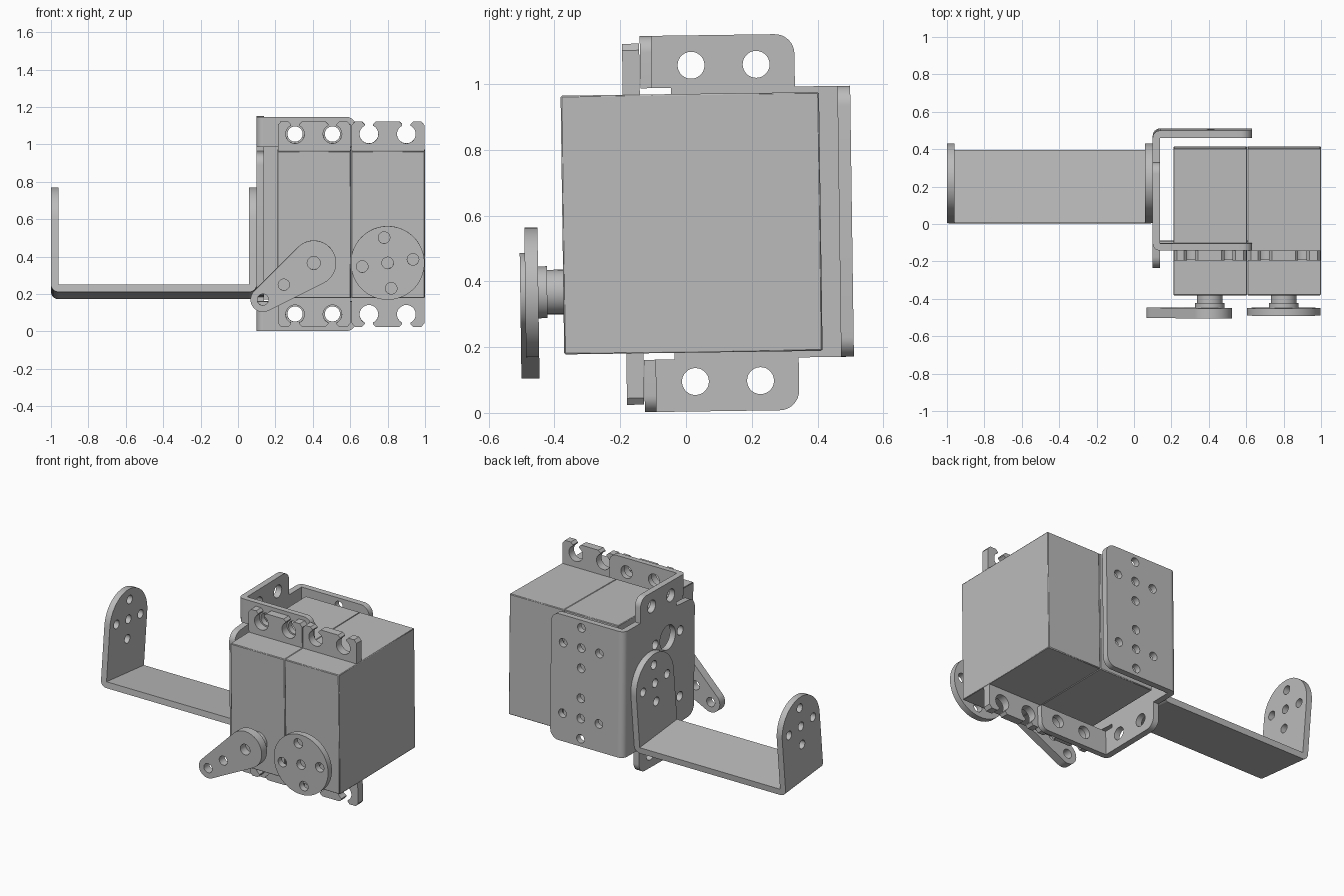
import bpy, bmesh
from math import sin, cos, pi, radians, atan2, asin, hypot
from mathutils import Matrix, Vector

cube = bpy.data.objects.get("Cube")
if cube:
    bpy.data.objects.remove(cube, do_unlink=True)

grey = bpy.data.materials.new("plain grey")
grey.use_nodes = True
grey.diffuse_color = (0.5, 0.5, 0.5, 1)
grey.node_tree.nodes["Principled BSDF"].inputs["Base Color"].default_value = (0.5, 0.5, 0.5, 1)

MID = 0.576                      # height of the bracket's mirror plane
parts = []


def tilt(angle, y, z):
    """Rotation about an axis parallel to x."""
    p = Vector((0, y, z))
    return Matrix.Translation(p) @ Matrix.Rotation(angle, 4, 'X') @ Matrix.Translation(-p)


BODY = tilt(radians(0.8), 0, MID)
ARM = tilt(-0.1, 0.235, 0.575)

# plate axes: columns are the directions of profile u, profile v, thickness
AXES = {
    'x': Matrix(((0, 0, 1), (1, 0, 0), (0, 1, 0))).to_4x4(),
    'y': Matrix(((1, 0, 0), (0, 0, -1), (0, 1, 0))).to_4x4(),
    'z': Matrix.Identity(4),
}


def arc(u, v, r, a, b, n=12):
    return [(u + r * cos(a + (b - a) * i / n), v + r * sin(a + (b - a) * i / n))
            for i in range(n + 1)]


def hole(u, v, r):
    return arc(u, v, r, 0, 2 * pi, 28)[:-1]


def cross(u, v, r, size, turn=0.0):
    """Centre hole with four holes round it."""
    return [hole(u, v, size)] + [hole(u + r * cos(turn + k * pi / 2), v + r * sin(turn + k * pi / 2), size)
                                 for k in range(4)]


def rounded(points):
    """Polygon whose (u, v, r) corners are rounded off."""
    out = []
    for i, p in enumerate(points):
        c = Vector(p[:2])
        if len(p) < 3:
            out.append(tuple(c))
            continue
        a = (Vector(points[i - 1][:2]) - c).normalized() * p[2]
        b = (Vector(points[(i + 1) % len(points)][:2]) - c).normalized() * p[2]
        for k in range(9):
            t = k / 8 * pi / 2
            out.append(tuple(c + a * (1 - sin(t)) + b * (1 - cos(t))))
    return out


def rect(u0, v0, u1, v1, r=(0, 0, 0, 0)):
    corners = [(u0, v0), (u1, v0), (u1, v1), (u0, v1)]
    return rounded([c + ((q,) if q else ()) for c, q in zip(corners, r)])


def plate(name, axis, lo, hi, outline, holes=(), place=BODY):
    """Flat part with holes, spanning lo to hi along an axis."""
    curve = bpy.data.curves.new(name, 'CURVE')
    curve.dimensions, curve.fill_mode = '2D', 'BOTH'
    curve.extrude = (hi - lo) / 2
    for loop in [outline, *holes]:
        s = curve.splines.new('POLY')
        s.points.add(len(loop) - 1)
        for pt, (u, v) in zip(s.points, loop):
            pt.co = (u, v, 0, 1)
        s.use_cyclic_u = True
    helper = bpy.data.objects.new(name + " curve", curve)
    bpy.context.collection.objects.link(helper)
    graph = bpy.context.evaluated_depsgraph_get()
    mesh = bpy.data.meshes.new_from_object(helper.evaluated_get(graph))
    bpy.data.objects.remove(helper, do_unlink=True)
    shift = Vector([(lo + hi) / 2 if a == axis else 0 for a in 'xyz'])
    bm = bmesh.new()
    bm.from_mesh(mesh)
    bmesh.ops.remove_doubles(bm, verts=bm.verts, dist=1e-5)
    bm.transform(place @ Matrix.Translation(shift) @ AXES[axis])
    bmesh.ops.recalc_face_normals(bm, faces=bm.faces)
    bm.to_mesh(mesh)
    bm.free()
    mesh.materials.clear()
    mesh.materials.append(grey)
    obj = bpy.data.objects.new(name, mesh)
    bpy.context.collection.objects.link(obj)
    parts.append(obj)
    return obj


def servo_tab(x0, sign):
    """Mounting ear with two open keyhole slots."""
    top, w, r, c = 0.549, 0.022, 0.05, 0.482
    pts = [(0.003, 0.38), (0.003, top - 0.02), (0.02, top)]
    for u in (0.095, 0.295):
        a = asin(w / r)
        pts += [(u - w - 0.015, top), (u - w, top - 0.015)]
        pts += arc(u, c, r, pi / 2 + a, 2.5 * pi - a, 24)
        pts += [(u + w, top - 0.015), (u + w + 0.015, top)]
    pts += [(0.375, top), (0.392, top - 0.02), (0.392, 0.38)]
    return [(x0 + u, MID + sign * v) for u, v in pts]


# two servos: case, ears, output shaft
SHAFT_Z = 0.373
for side, x0 in (("right", 0.21), ("left", 0.605)):
    case = plate(side + "_servo_case", 'z', 0.183, 0.970, rect(x0 + 0.001, -0.376, x0 + 0.394, 0.41))
    bevel = case.modifiers.new("edge", 'BEVEL')
    bevel.width, bevel.segments = 0.004, 1
    for label, sign in (("upper", 1), ("lower", -1)):
        plate(f"{side}_servo_{label}_ear", 'y', -0.187, -0.135, servo_tab(x0, sign))
    cx = x0 + 0.195
    plate(side + "_servo_shaft", 'y', -0.425, -0.37, hole(cx, SHAFT_Z, 0.068))
    plate(side + "_servo_collar", 'y', -0.453, -0.425, hole(cx, SHAFT_Z, 0.079))

# round horn
plate("round_horn", 'y', -0.492, -0.452, arc(0.8, SHAFT_Z, 0.197, 0, 2 * pi, 64)[:-1],
      cross(0.8, SHAFT_Z, 0.137, 0.031, radians(8)))

# tapered lever horn: two circles joined by their tangents
ux, uz, tx, tz = 0.405, SHAFT_Z, 0.133, 0.177
big, small = 0.12, 0.066
aim = atan2(tz - uz, tx - ux)
lean = pi / 2 - asin((big - small) / hypot(tx - ux, tz - uz))
lever = arc(ux, uz, big, aim + lean, aim + 2 * pi - lean, 32)
lever += arc(tx, tz, small, aim - lean, aim + lean, 20)
plate("lever_horn", 'y', -0.507, -0.452, lever,
      [hole(ux, uz, 0.035), hole(0.245, 0.257, 0.03), hole(tx, tz, 0.03)])

# servo bracket: side plate with upper and lower ears
half = [(-0.23, 0.378, 0.06), (-0.04, 0.39), (-0.04, 0.413), (-0.097, 0.413),
        (-0.097, 0.572), (0.337, 0.572, 0.06), (0.337, 0.412), (0.466, 0.412)]
flip = [(p[0], -p[1], *p[2:]) for p in reversed(half)]
side_outline = [(u, MID + v) for u, v in rounded(half + flip)]
side_holes = []
for s in (1, -1):
    side_holes += [hole(y, MID + s * 0.481, 0.041) for y in (0.022, 0.22)]
    side_holes += [hole(0.05, MID + s * 0.215, 0.08)]
    side_holes += [hole(y, MID + s * 0.215, 0.03) for y in (-0.08, 0.18)]
plate("bracket_side", 'x', 0.10, 0.14, side_outline, side_holes)

# bracket back plate and its bend
back_holes = []
for s in (1, -1):
    back_holes += cross(0.41, MID + s * 0.23, 0.132, 0.028)
plate("bracket_back", 'y', 0.466, 0.505,
      rect(0.14, MID - 0.412, 0.63, MID + 0.412, (0, 0.06, 0.06, 0)), back_holes)
plate("bracket_back_bend", 'z', MID - 0.412, MID + 0.412,
      rect(0.10, 0.466, 0.14, 0.505, (0, 0, 0, 0.039)))

# bracket front flanges behind the servo ears
for label, s in (("upper", 1), ("lower", -1)):
    lo, hi = sorted((MID + s * 0.413, MID + s * 0.572))
    r = (0, 0, 0.05, 0) if s > 0 else (0, 0.05, 0, 0)
    plate(f"bracket_{label}_flange", 'y', -0.133, -0.097, rect(0.14, lo, 0.63, hi, r),
          [hole(x, MID + s * 0.481, 0.041) for x in (0.305, 0.505)])
    plate(f"bracket_{label}_bend", 'z', lo, hi, rect(0.10, -0.133, 0.14, -0.097, (0.036, 0, 0, 0)))

# long swinging U bracket: base, two bends, two arched arms
Y, Z, W, BASE = 0.235, 0.575, 0.195, 0.19
plate("swing_base", 'z', BASE, BASE + 0.04, rect(-0.96, Y - W, 0.06, Y + W), place=ARM)
for label, x0, r in (("outer", -1.0, (0.04, 0, 0, 0)), ("inner", 0.06, (0, 0.04, 0, 0))):
    plate(f"swing_{label}_bend", 'y', Y - W, Y + W, rect(x0, BASE, x0 + 0.04, BASE + 0.04, r), place=ARM)
    arch = [(Y - W, BASE + 0.04), (Y + W, BASE + 0.04)] + arc(Y, Z, W, 0, pi, 32)
    plate(f"swing_{label}_arm", 'x', x0, x0 + 0.04, arch, cross(Y, Z, 0.125, 0.028), place=ARM)

# smooth the round walls, keep the edges sharp
bpy.ops.object.select_all(action='DESELECT')
for obj in parts:
    obj.select_set(True)
bpy.context.view_layer.objects.active = parts[0]
bpy.ops.object.shade_smooth_by_angle(angle=radians(30))
